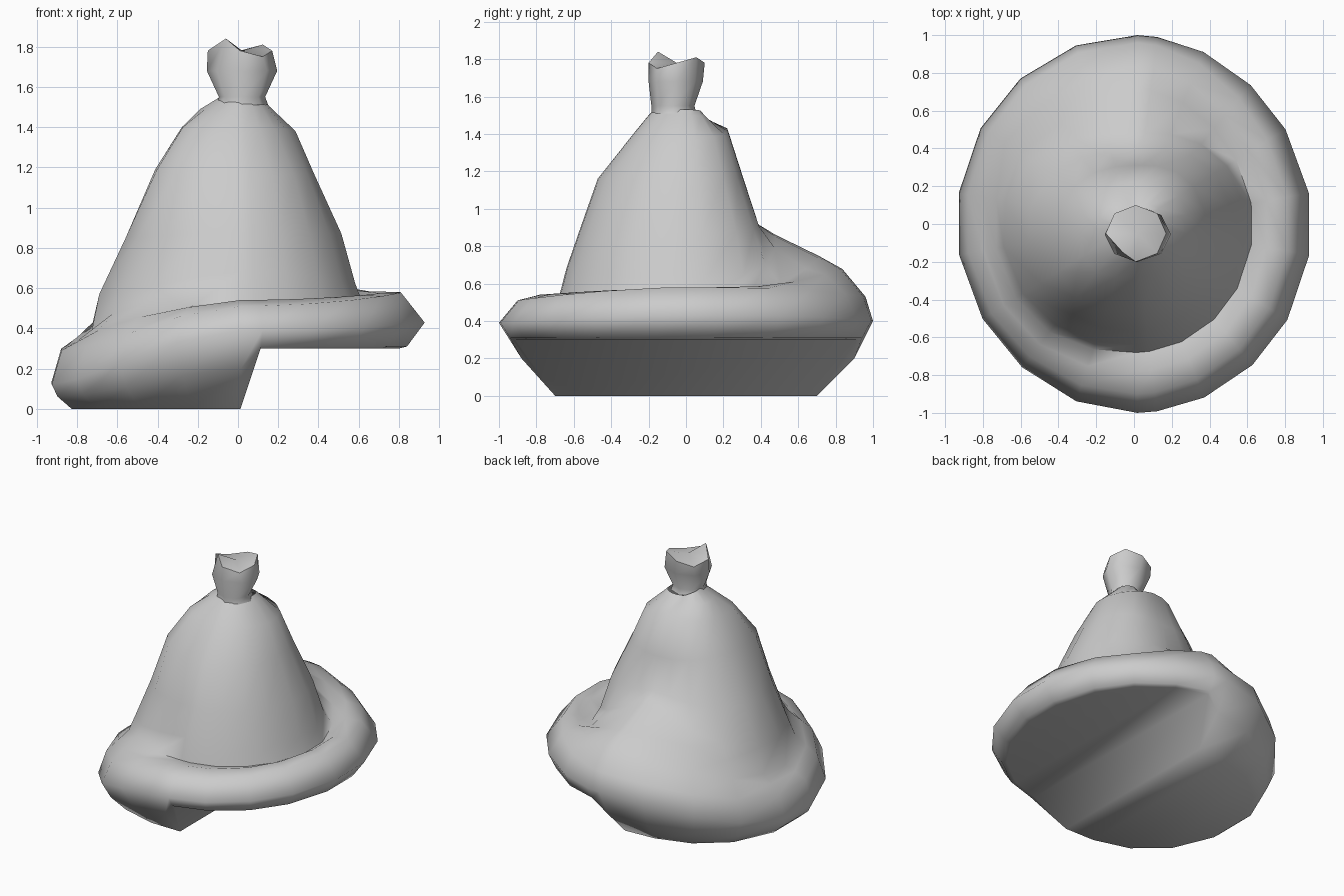
import bpy, math
from math import cos, sin, pi, radians, exp

if "Cube" in bpy.data.objects:
    bpy.data.objects.remove(bpy.data.objects["Cube"])

def make(name, verts, faces, angle):
    me = bpy.data.meshes.new(name)
    me.from_pydata(verts, [], faces)
    ob = bpy.data.objects.new(name, me)
    bpy.context.collection.objects.link(ob)
    bpy.ops.object.select_all(action='DESELECT')
    ob.select_set(True)
    bpy.context.view_layer.objects.active = ob
    bpy.ops.object.mode_set(mode='EDIT')
    bpy.ops.mesh.select_all(action='SELECT')
    bpy.ops.mesh.normals_make_consistent(inside=False)
    bpy.ops.object.mode_set(mode='OBJECT')
    bpy.ops.object.shade_smooth_by_angle(angle=radians(angle))
    return ob

def bridge(rings, n):
    return [(k*n+i, k*n+(i+1) % n, (k+1)*n+(i+1) % n, (k+1)*n+i)
            for k in range(rings-1) for i in range(n)]

def mix(p, q, t):
    return [u+(v-u)*t for u, v in zip(p, q)]

def soft(t):
    t = min(1, max(0, t))
    return t*t*(3-2*t)

def point(r, z, a):
    return (r*cos(radians(a)), r*sin(radians(a)), z)

# --- soft cone with rolled brim: (radius, height) toward right, back, left, front
KEYS = [
    [(.94, .43), (1.0, .40), (.94, .12), (1.0, .39)],    # widest brim edge
    [(.82, .58), (.96, .53), (.89, .29), (.90, .51)],
    [(.71, .575), (.84, .68), (.81, .33), (.78, .54)],
    [(.63, .52), (.72, .745), (.74, .36), (.68, .52)],   # crease behind the brim
    [(.59, .62), (.48, .86), (.70, .57), (.64, .68)],
    [(.52, .87), (.38, .92), (.56, .85), (.57, .88)],
    [(.38, 1.17), (.31, 1.15), (.40, 1.19), (.47, 1.16)],
    [(.29, 1.38), (.22, 1.43), (.27, 1.40), (.28, 1.40)],
    [(.16, 1.50), (.08, 1.49), (.19, 1.49), (.20, 1.50)],
    [(.13, 1.53), (.05, 1.51), (.09, 1.55), (.17, 1.53)],  # cinched neck
]
# extra fullness toward the front left
BULGE = {5: .03, 6: .08, 7: .06}
# the left half hangs down to the ground: (radius, height) toward back, left, front
LOW = [[(.70, 0), (.84, 0), (.70, 0)], [(.90, .20), (.91, .06), (.88, .20)]]
# the right half ends in a flat underside: (radius at right, radius at step, height)
HIGH = [(.81, .92, .30), (.85, .95, .31)]

half = [10, 32, 50, 68, 83, 89, 108, 128, 148, 170]
angles = half + [360-a for a in reversed(half)]
n = len(angles)

def profile(row, a):
    q = int(a//90)
    t = (a-90*q)/90
    t = soft(t**(1.6, 1, 1.6, 1)[q])
    return mix(KEYS[row][q], KEYS[row][(q+1) % 4], t)

def body(row, a):
    p = profile(row, a)
    if row in (2, 3):
        # the crease fades out over the slumped left half
        fade = max(exp(-((a-135)/28)**2), .9*exp(-((a-225)/24)**2))
        p = mix(p, mix(profile(1, a), profile(4, a), .38*(row-1)), fade)
    p[0] += BULGE.get(row, 0)*exp(-((a-222)/26)**2)
    return point(*p, a)

verts = []
for low, (r0, r1, z) in zip(LOW, HIGH):
    for a in angles:
        if cos(radians(a)) > .06:
            verts.append(point(r0+(r1-r0)*sin(radians(a))**2, z, a))
        else:
            i = 0 if a < 180 else 1
            t = min(1, max(0, (a-90-90*i)/90))
            t = t**1.7 if i else 1-(1-t)**1.3
            verts.append(point(*mix(low[i], low[i+1], soft(t)), a))
for row in range(len(KEYS)):
    verts += [body(row, a) for a in angles]
faces = bridge(len(KEYS)+2, n)
# stepped underside: strips joining front and back of the lowest ring
faces += [(i, i+1, n-2-i, n-1-i) for i in range(len(half)-1)]
make("floppy_cone_and_brim", verts, faces, 75)

# --- gathered tuft on top: centre x, y, radius x, y, height, height of two peaks
TUFT = [(.02, -.065, .13, .12, 1.51, 0), (.02, -.07, .115, .115, 1.55, 0),
        (.02, -.055, .175, .145, 1.68, 0), (.01, -.05, .16, .15, 1.78, .03)]
m = 8
tv = []
for cx, cy, rx, ry, z, peak in TUFT:
    for i in range(m):
        a = 2*pi*i/m
        # peaks lie toward back right and front left
        tv.append((cx+rx*cos(a), cy+ry*sin(a), z+peak*cos(2*(a-pi/4))))
tf = bridge(len(TUFT), m)
tv.append((.02, -.05, 1.78))
top = (len(TUFT)-1)*m
tf += [(top+i, top+(i+1) % m, len(tv)-1) for i in range(m)]
tuft = make("gathered_tuft", tv, tf, 60)
# front-left peak stands taller and nearer the middle
tuft.data.vertices[top+5].co = (-.06, -.15, 1.84)
